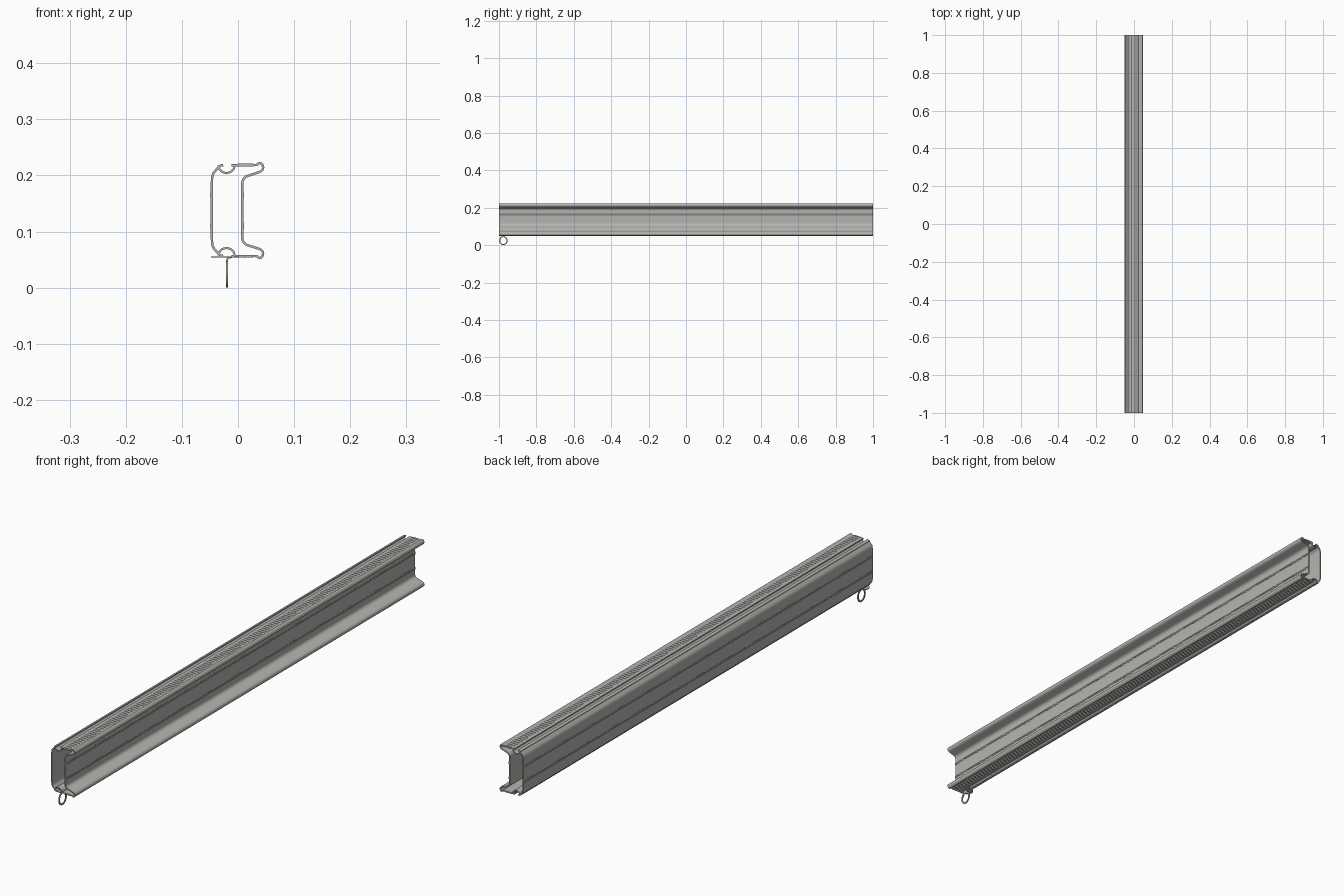
import bpy, bmesh, math
from mathutils import Vector

cube = bpy.data.objects.get("Cube")
if cube:
    bpy.data.objects.remove(cube, do_unlink=True)

MID = 0.1375      # height of the mirror line of the section
WALL = 0.0042     # sheet thickness

metal = bpy.data.materials.new("aluminium_grey")
metal.use_nodes = True
colour = (0.46, 0.46, 0.44, 1)
metal.diffuse_color = colour
metal.node_tree.nodes["Principled BSDF"].inputs["Base Color"].default_value = colour


def finish(name, bm, angle=35):
    bmesh.ops.recalc_face_normals(bm, faces=bm.faces)
    mesh = bpy.data.meshes.new(name)
    bm.to_mesh(mesh)
    bm.free()
    obj = bpy.data.objects.new(name, mesh)
    mesh.materials.append(metal)
    bpy.context.collection.objects.link(obj)
    bpy.ops.object.select_all(action='DESELECT')
    obj.select_set(True)
    bpy.context.view_layer.objects.active = obj
    bpy.ops.object.shade_smooth_by_angle(angle=math.radians(angle))
    return obj


def arc(cx, cz, rx, rz, a0, a1, n):
    angles = [math.radians(a0 + (a1 - a0) * i / n) for i in range(n + 1)]
    return [(cx + rx * math.cos(a), cz + rz * math.sin(a)) for a in angles]


def rounded(points, size=0.005, steps=4):
    """Replace the inner corners of a path with small curves."""
    pts = [Vector(p) for p in points]
    out = [pts[0]]
    for a, b, c in zip(pts, pts[1:], pts[2:]):
        s = b + (a - b).normalized() * min(size, (a - b).length * 0.45)
        e = b + (c - b).normalized() * min(size, (c - b).length * 0.45)
        for i in range(steps + 1):
            t = i / steps
            out.append(s * (1 - t) ** 2 + b * 2 * t * (1 - t) + e * t * t)
    return out + [pts[-1]]


def flip(points):
    return [(p[0], 2 * MID - p[1]) for p in points]


def ribbon(name, path, thick=WALL, y0=-1, y1=1, angle=35):
    """Sheet of even thickness along an x-z path, drawn out along y."""
    pts = [Vector(p) for p in path]
    bm = bmesh.new()
    rows = []
    for i, p in enumerate(pts):
        before = (p - pts[i - 1]).normalized() if i else (pts[1] - p).normalized()
        after = (pts[i + 1] - p).normalized() if i < len(pts) - 1 else before
        d = (before + after).normalized()
        n = Vector((-d.y, d.x)) * thick / 2 / max(0.5, d.dot(after))
        rows.append([bm.verts.new((q.x, y, q.y))
                     for q, y in ((p + n, y0), (p - n, y0), (p - n, y1), (p + n, y1))])
    for a, b in zip(rows, rows[1:]):
        for k in range(4):
            j = (k + 1) % 4
            bm.faces.new((a[k], a[j], b[j], b[k]))
    bm.faces.new(rows[0])
    bm.faces.new(rows[-1])
    return finish(name, bm, angle)


# Closed back wall with chamfered edges and slot lips
upper = [(-0.0265, 0.2185), (-0.032, 0.2175), (-0.045, 0.203), (-0.0465, 0.192)]
ribbon("back_wall", rounded(upper + flip(upper)[::-1]))

# Flanges, bulbed ears and recessed web
ear = [(-0.012, 0.2185), (0.034, 0.2185), (0.039, 0.2235), (0.0447, 0.2175),
       (0.0447, 0.211), (0.040, 0.2065), (0.013, 0.198), (0.0075, 0.190)]
ribbon("flanges_and_web", rounded(ear + flip(ear)[::-1]))

# Rounded slots in the top and bottom
slot = arc(-0.0205, 0.218, 0.0145, 0.0135, 180, 360, 14)
ribbon("top_slot", slot, 0.0036)
ribbon("bottom_slot", flip(slot), 0.0036)


# Fine grip ridges on the walls and flanges
def ridges(name, start, direction, count, pitch=0.0025):
    d = Vector(direction) * pitch / 2
    side = Vector((-d.y, d.x)).normalized() * 0.0007
    path = [Vector(start) + d * i + side * (i % 2) for i in range(2 * count + 1)]
    ribbon(name, path, 0.0008, angle=10)


for label, z in (("upper", 0.160), ("lower", 0.105)):
    ridges(label + "_web_ridges", (0.0098, z + 0.010), (0, -1), 4)
    ridges(label + "_wall_ridges", (-0.0488, z), (0, 1), 4)
ridges("top_flange_ridges", (0.0, 0.2206), (1, 0), 11)
ridges("bottom_flange_ridges", (0.0275, 2 * MID - 0.2206), (-1, 0), 11)

# Hanger plate under the slot
HY = -0.9765
bm = bmesh.new()
bmesh.ops.create_cone(bm, cap_ends=True, segments=16, radius1=1, radius2=1, depth=0.0024)
for v in bm.verts:
    v.co = (-0.0195 + v.co.x * 0.029, HY + v.co.y * 0.0235, 0.0548 + v.co.z)
finish("hanger_plate", bm)

# Bent neck and eyelet below the plate
neck = [(-0.0195, 0.043), (-0.0195, 0.0525), (-0.011, 0.0545)]
ribbon("hanger_neck", rounded(neck), 0.003, HY - 0.009, HY + 0.009)
eyelet = ribbon("hanger_eyelet", arc(HY, 0.0245, 0.0195, 0.0215, 90, 450, 28),
                0.006, 0.018, 0.021)
eyelet.rotation_euler.z = math.pi / 2
